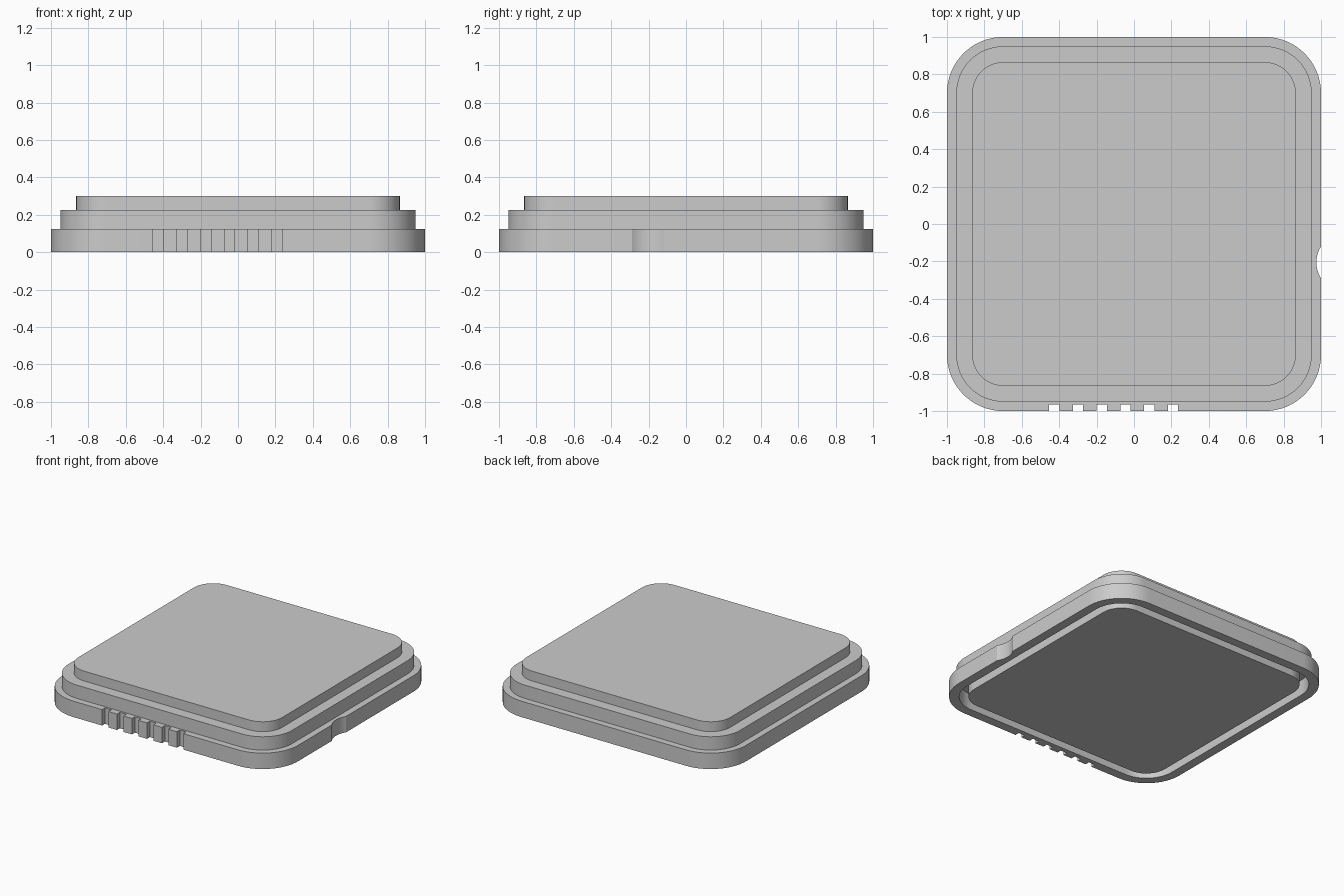
import bpy
import bmesh
from math import cos, sin, pi, radians

if "Cube" in bpy.data.objects:
    bpy.data.objects.remove(bpy.data.objects["Cube"], do_unlink=True)

grey = bpy.data.materials.new("plain grey")
grey.use_nodes = True
colour = (0.6, 0.6, 0.6, 1)
grey.diffuse_color = colour
grey.node_tree.nodes["Principled BSDF"].inputs["Base Color"].default_value = colour

CORNER = 0.70      # centre of every corner arc
STEPS = 16         # segments per corner
RIM_TOP = 0.1225


def make_object(name, bm):
    bmesh.ops.recalc_face_normals(bm, faces=bm.faces)
    mesh = bpy.data.meshes.new(name)
    bm.to_mesh(mesh)
    bm.free()
    obj = bpy.data.objects.new(name, mesh)
    bpy.context.collection.objects.link(obj)
    mesh.materials.append(grey)
    return obj


def rounded_ring(bm, half, z):
    """Loop of vertices around a square with rounded corners."""
    r = half - CORNER
    ring = []
    for q, (sx, sy) in enumerate([(1, 1), (-1, 1), (-1, -1), (1, -1)]):
        for i in range(STEPS + 1):
            a = (q + i / STEPS) * pi / 2
            ring.append(bm.verts.new((sx * CORNER + r * cos(a),
                                      sy * CORNER + r * sin(a), z)))
    return ring


# Stepped cover: central plug, groove underneath, rim and two raised tiers
profile = [(0.865, 0), (0.865, 0.12), (0.93, 0.12), (0.93, 0), (1, 0),
           (1, RIM_TOP), (0.95, RIM_TOP), (0.95, 0.2245),
           (0.865, 0.2245), (0.865, 0.30)]
bm = bmesh.new()
rings = [rounded_ring(bm, half, z) for half, z in profile]
for low, high in zip(rings, rings[1:]):
    n = len(low)
    for i in range(n):
        j = (i + 1) % n
        bm.faces.new((low[i], low[j], high[j], high[i]))
bm.faces.new(rings[0])
bm.faces.new(rings[-1])
cover = make_object("stepped_cover", bm)

# Cutters: six grip slots in the front and a round notch in the side
cutters = []
for i in range(6):
    bm = bmesh.new()
    bmesh.ops.create_cube(bm, size=1)
    bmesh.ops.scale(bm, vec=(0.055, 0.07, 0.6), verts=bm.verts)
    bmesh.ops.translate(bm, vec=(-0.427 + 0.1272 * i, -1.0, 0), verts=bm.verts)
    cutters.append(make_object("slot_cutter", bm))
bm = bmesh.new()
bmesh.ops.create_cone(bm, cap_ends=True, segments=64, radius1=0.157,
                      radius2=0.157, depth=0.6)
bmesh.ops.translate(bm, vec=(1.132, -0.205, 0), verts=bm.verts)
cutters.append(make_object("notch_cutter", bm))

for cutter in cutters:
    cutter.hide_render = True
    mod = cover.modifiers.new("cut", "BOOLEAN")
    mod.operation = "DIFFERENCE"
    mod.solver = "EXACT"
    mod.object = cutter

# Bake the cuts and remove the cutters
bpy.ops.object.select_all(action="DESELECT")
bpy.context.view_layer.objects.active = cover
cover.select_set(True)
for mod in list(cover.modifiers):
    bpy.ops.object.modifier_apply(modifier=mod.name)
for cutter in cutters:
    bpy.data.objects.remove(cutter, do_unlink=True)

bpy.ops.object.shade_smooth_by_angle(angle=radians(30))
